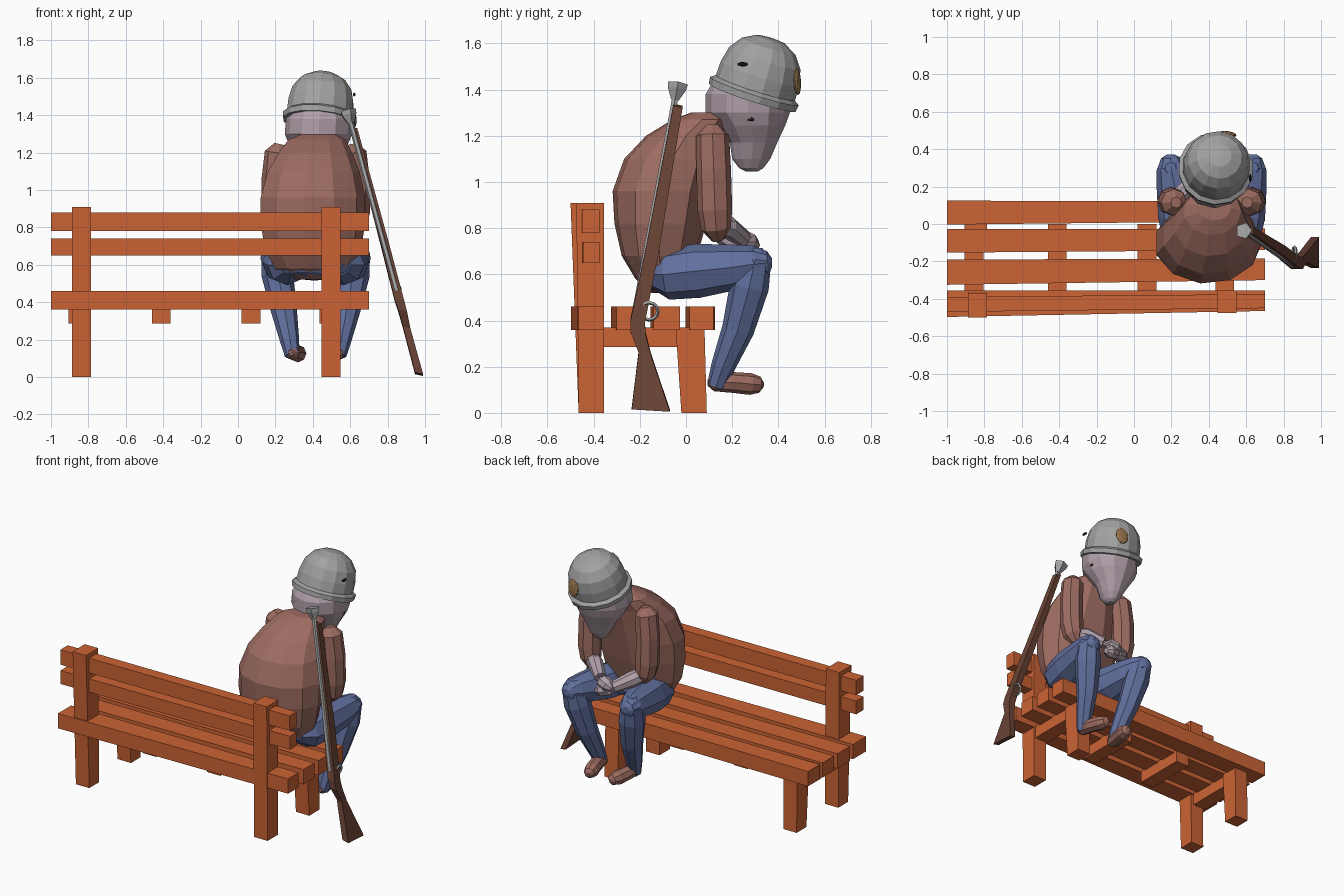
import bpy, bmesh
from math import sin, cos, pi
from mathutils import Vector, Matrix

if "Cube" in bpy.data.objects:
    bpy.data.objects.remove(bpy.data.objects["Cube"])

CX = 0.415  # centre line of the seated figure


def material(name, r, g, b):
    m = bpy.data.materials.new(name)
    m.diffuse_color = (r, g, b, 1)
    m.use_nodes = True
    m.node_tree.nodes["Principled BSDF"].inputs["Base Color"].default_value = m.diffuse_color
    return m


ORANGE = material("bench_paint", .60, .125, .035)
COAT = material("coat_brown", .34, .15, .12)
BLUE = material("trouser_blue", .12, .16, .34)
SKIN = material("skin", .44, .35, .40)
WOOD = material("dark_wood", .14, .055, .035)
BRASS = material("brass", .30, .17, .07)
BLACK = material("black", .01, .01, .01)
STEEL = material("steel", .36, .36, .36)


def loft(name, rings, mat):
    """Flat-shaded skin through rings of points, capped at both ends."""
    bm = bmesh.new()
    vs = [[bm.verts.new(p) for p in ring] for ring in rings]
    n = len(vs[0])
    for a, b in zip(vs, vs[1:]):
        for i in range(n):
            j = (i + 1) % n
            bm.faces.new((a[i], a[j], b[j], b[i]))
    bm.faces.new(vs[0])
    bm.faces.new(vs[-1])
    bmesh.ops.recalc_face_normals(bm, faces=bm.faces)
    me = bpy.data.meshes.new(name)
    bm.to_mesh(me)
    bm.free()
    ob = bpy.data.objects.new(name, me)
    me.materials.append(mat)
    bpy.context.collection.objects.link(ob)
    return ob


def tube(name, path, mat, n=8):
    """Round limb through (x, y, z, radius) points."""
    pts = [Vector(p[:3]) for p in path]
    rings = []
    for i, p in enumerate(pts):
        t = (pts[min(i + 1, len(pts) - 1)] - pts[max(i - 1, 0)]).normalized()
        ref = Vector((1, 0, 0)) if abs(t.x) < .8 else Vector((0, 0, 1))
        u = (ref - t * ref.dot(t)).normalized()
        v = t.cross(u)
        rings.append([p + path[i][3] * (u * cos(2 * pi * k / n) + v * sin(2 * pi * k / n))
                      for k in range(n)])
    return loft(name, rings, mat)


def stack(name, levels, mat, n=11):
    """Horizontal oval rings given as (z, back y, front y, x radius, x centre)."""
    return loft(name, [[(x + rx * cos(2 * pi * k / n),
                         (y0 + y1) / 2 + (y1 - y0) / 2 * sin(2 * pi * k / n), z)
                        for k in range(n)] for z, y0, y1, rx, x in levels], mat)


def slat(name, z0, z1, left, right, x0=-1.0, x1=.7):
    """Board along x; the y range may differ at each end."""
    loft(name, [[(x, y[0], z0), (x, y[1], z0), (x, y[1], z1), (x, y[0], z1)]
                for x, y in ((x0, left), (x1, right))], ORANGE)


def post(name, x, low, high, z1):
    """Upright post whose y range may lean with height."""
    loft(name, [[(x - .05, y[0], z), (x + .05, y[0], z), (x + .05, y[1], z), (x - .05, y[1], z)]
                for z, y in ((0, low), (z1, high))], ORANGE)


def blob(name, loc, scale, mat, rot=None, sub=2):
    """Faceted ellipsoid."""
    bm = bmesh.new()
    bmesh.ops.create_icosphere(bm, subdivisions=sub, radius=1)
    me = bpy.data.meshes.new(name)
    bm.to_mesh(me)
    bm.free()
    m = Matrix.Translation(loc) @ (rot or Matrix()) @ Matrix.Diagonal((*scale, 1))
    me.transform(m)
    me.materials.append(mat)
    ob = bpy.data.objects.new(name, me)
    bpy.context.collection.objects.link(ob)


# Bench: seat, back, posts and under-seat bars
slat("seat_slat_1", .36, .46, (-.003, .125), (.015, .12))
slat("seat_slat_2", .36, .46, (-.153, -.028), (-.14, -.025))
slat("seat_slat_3", .36, .46, (-.325, -.19), (-.30, -.185))
slat("seat_slat_4", .36, .46, (-.497, -.355), (-.465, -.355))
slat("back_slat_low", .65, .74, (-.47, -.39), (-.445, -.375))
slat("back_slat_high", .78, .88, (-.47, -.39), (-.45, -.375))
post("back_post_left", -.837, (-.465, -.36), (-.50, -.37), .91)
post("back_post_right", .497, (-.465, -.355), (-.475, -.355), .91)
post("front_leg_left", -.837, (-.02, .085), (-.045, .08), .37)
post("front_leg_right", .497, (-.02, .09), (-.045, .08), .37)
for i, x in enumerate((-.855, -.41, .07, .485)):
    slat(f"under_bar_{i + 1}", .285, .37, (-.36, 0), (-.36, 0), x - .05, x + .05)

# Coat: hunched barrel body
stack("coat_body", [
    (.52, -.15, -.04, .10, .41), (.58, -.22, .00, .21, .40), (.68, -.28, .05, .262, .395),
    (.82, -.312, .09, .285, .395), (.96, -.32, .12, .285, .395), (1.10, -.27, .15, .25, .40),
    (1.20, -.175, .175, .20, .41), (1.27, -.06, .20, .155, .42), (1.30, .02, .15, .09, .43)], COAT)

# Limbs, one set per side
for s, side in ((-1, "left"), (1, "right")):
    X = lambda d: CX + s * d
    tube(f"sleeve_{side}", [(X(.19), .115, 1.245, .03), (X(.20), .115, 1.20, .072),
                            (X(.215), .12, 1.05, .075), (X(.215), .125, .88, .075),
                            (X(.205), .13, .80, .065), (X(.19), .14, .75, .03)], COAT)
    dz = .02 * s
    tube(f"forearm_{side}", [(X(.20), .125, .80, .045), (X(.14), .18, .785 + dz, .05),
                             (X(.05), .25, .735 + dz, .038)], SKIN)
    tube(f"hand_{side}", [(X(.06), .24, .74 + dz, .03), (X(.02), .265, .722 + dz, .045),
                          (X(-.03), .28, .705 + dz, .042), (X(-.06), .285, .695 + dz, .018)], SKIN)
    tube(f"thigh_{side}", [(X(.13), -.15, .60, .06), (X(.15), -.08, .60, .11),
                           (X(.17), .05, .615, .117), (X(.195), .20, .63, .10),
                           (X(.215), .30, .645, .08), (X(.22), .355, .65, .05),
                           (X(.22), .372, .65, .02)], BLUE)
    tube(f"shin_{side}", [(X(.22), .30, .715, .03), (X(.22), .30, .67, .07),
                          (X(.205), .275, .55, .085), (X(.17), .225, .36, .07),
                          (X(.14), .16, .20, .052), (X(.125), .13, .115, .04)], BLUE)
    tube(f"shoe_{side}", [(X(.13), .095, .13, .015), (X(.125), .12, .132, .038),
                          (X(.115), .20, .132, .045), (X(.095), .28, .125, .047),
                          (X(.085), .32, .122, .035), (X(.082), .336, .12, .01)], COAT)
blob("trouser_seat", (.41, -.08, .60), (.25, .14, .085), BLUE)

# Head tapering down into a snout
stack("head", [
    (1.44, .12, .43, .15, .44), (1.38, .085, .46, .178, .435), (1.30, .085, .45, .18, .43),
    (1.245, .135, .43, .158, .43), (1.17, .19, .395, .105, .432), (1.10, .20, .365, .066, .435),
    (1.06, .23, .335, .04, .435), (1.045, .26, .31, .02, .435)], SKIN, 12)
for s, side in ((-1, "left"), (1, "right")):
    blob(f"eye_{side}", (.432 + s * .155, .28, 1.275), (.015, .022, .018), BLACK, sub=1)

# Helmet: turned profile (radius, height), tipped forward and sideways
axis = Vector((.09, .32, 1)).normalized()
tip = Matrix.Translation((.435, .287, 1.365)) @ axis.to_track_quat('Z', 'Y').to_matrix().to_4x4()
profile = [(.172, .0), (.198, .0), (.202, .03), (.18, .045), (.178, .11), (.162, .18),
           (.122, .235), (.065, .266), (.015, .272)]
loft("helmet", [[tip @ Vector((r * cos(2 * pi * k / 14), r * sin(2 * pi * k / 14), h))
                 for k in range(14)] for r, h in profile], STEEL)
front = Vector((.2, .95, .05)).to_track_quat('Z', 'Y').to_matrix().to_4x4()
blob("helmet_badge", (.505, .482, 1.435), (.045, .06, .014), BRASS, front)
blob("helmet_hole", (.622, .245, 1.51), (.008, .025, .011), BLACK, sub=1)

# Gun: wooden stock with flared butt, barrel, muzzle and trigger guard
stock = [(1.33, .62, -.055, -.015, .018), (.72, .782, -.172, -.115, .024),
         (.40, .865, -.24, -.178, .026), (.35, .88, -.24, -.175, .024),
         (.26, .902, -.205, -.152, .02), (.015, .968, -.235, -.07, .022)]
loft("gun_stock", [[(x - h, y0, z + .01), (x + h, y0, z), (x + h, y1, z - .01), (x - h, y1, z)]
                   for z, x, y0, y1, h in stock], WOOD)
tube("gun_barrel", [(.848, -.215, .46, .017), (.592, -.04, 1.40, .015)], STEEL, 6)
tube("gun_muzzle", [(.604, -.048, 1.355, .018), (.592, -.04, 1.40, .042),
                    (.586, -.036, 1.425, .046)], STEEL, 5)
bpy.ops.mesh.primitive_torus_add(major_segments=12, minor_segments=4, major_radius=.038,
                                 minor_radius=.008, location=(.858, -.16, .44),
                                 rotation=(0, pi / 2 + .25, 0))
guard = bpy.context.object
guard.name = "trigger_guard"
guard.data.materials.append(STEEL)
